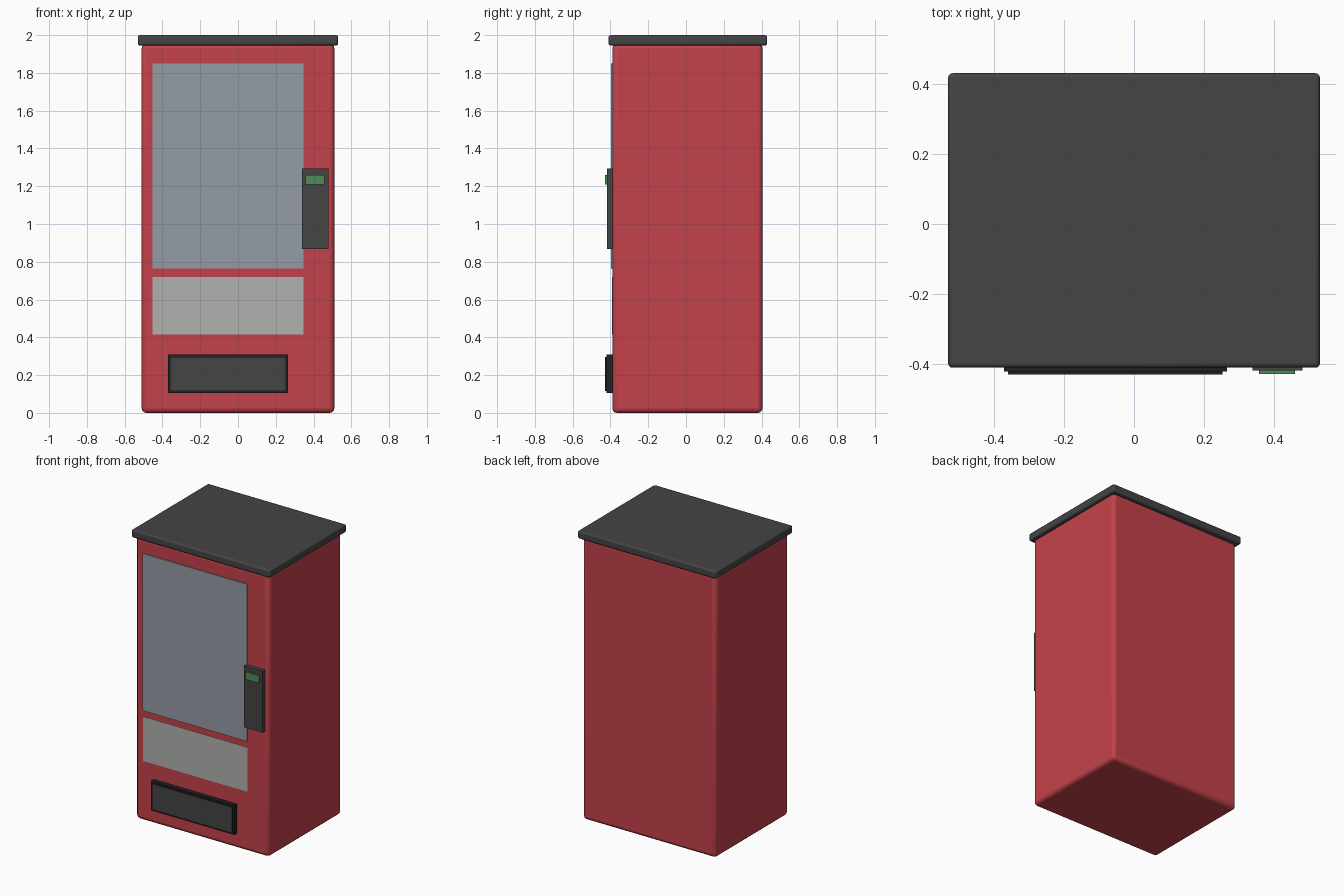
import bpy
import bmesh
from math import radians

cube = bpy.data.objects.get("Cube")
if cube:
    bpy.data.objects.remove(cube, do_unlink=True)


def material(name, rgb, rough=0.5):
    mat = bpy.data.materials.new(name)
    mat.use_nodes = True
    mat.diffuse_color = (*rgb, 1)
    shader = mat.node_tree.nodes["Principled BSDF"]
    shader.inputs["Base Color"].default_value = (*rgb, 1)
    shader.inputs["Roughness"].default_value = rough
    return mat


red = material("red_paint", (0.55, 0.055, 0.07))
charcoal = material("charcoal", (0.058, 0.058, 0.06))
black = material("black_plastic", (0.015, 0.015, 0.015))
glass = material("grey_glass", (0.30, 0.335, 0.376), 0.2)
silver = material("silver_panel", (0.44, 0.44, 0.43))
green = material("green_display", (0.08, 0.26, 0.09))


def box(name, x, y, z, mat, bevel=0.0):
    """Box spanning the given (min, max) ranges, optionally with rounded edges."""
    spans = (x, y, z)
    mesh = bpy.data.meshes.new(name)
    bm = bmesh.new()
    bmesh.ops.create_cube(bm, size=1)
    bmesh.ops.scale(bm, vec=[hi - lo for lo, hi in spans], verts=bm.verts)
    bm.to_mesh(mesh)
    bm.free()
    mesh.materials.append(mat)
    obj = bpy.data.objects.new(name, mesh)
    obj.location = [(lo + hi) / 2 for lo, hi in spans]
    bpy.context.collection.objects.link(obj)
    if bevel:
        mod = obj.modifiers.new("rounded_edges", "BEVEL")
        mod.width = bevel
        mod.segments = 3
        bpy.ops.object.select_all(action="DESELECT")
        obj.select_set(True)
        bpy.context.view_layer.objects.active = obj
        bpy.ops.object.shade_smooth_by_angle(angle=radians(35))
    return obj


FRONT = -0.39

# Cabinet and overhanging roof
box("cabinet", (-0.51, 0.51), (FRONT, 0.405), (0, 1.955), red, 0.025)
box("roof", (-0.53, 0.53), (-0.41, 0.43), (1.945, 2), charcoal, 0.012)

# Display window and lower panel
box("window", (-0.452, 0.347), (-0.397, FRONT + 0.01), (0.764, 1.85), glass)
box("lower_panel", (-0.452, 0.347), (-0.392, FRONT + 0.01), (0.414, 0.72), silver)

# Payment unit with its small display
box("payment_unit", (0.338, 0.48), (-0.418, FRONT + 0.01), (0.868, 1.293), charcoal)
box("payment_display", (0.357, 0.459), (-0.428, -0.41), (1.208, 1.26), green)

# Delivery hatch: black frame with a slightly raised flap on its front
hatch = box("delivery_hatch", (-0.371, 0.265), (-0.421, FRONT + 0.01), (0.105, 0.308), black)
hatch.data.materials.append(charcoal)
bm = bmesh.new()
bm.from_mesh(hatch.data)
bm.normal_update()
flap = min(bm.faces, key=lambda f: f.calc_center_median().y)
bmesh.ops.inset_region(bm, faces=[flap], thickness=0.017)
raised = bmesh.ops.extrude_discrete_faces(bm, faces=[flap])["faces"][0]
bmesh.ops.translate(bm, vec=(0, -0.008, 0), verts=raised.verts)
raised.material_index = 1
bm.to_mesh(hatch.data)
bm.free()
